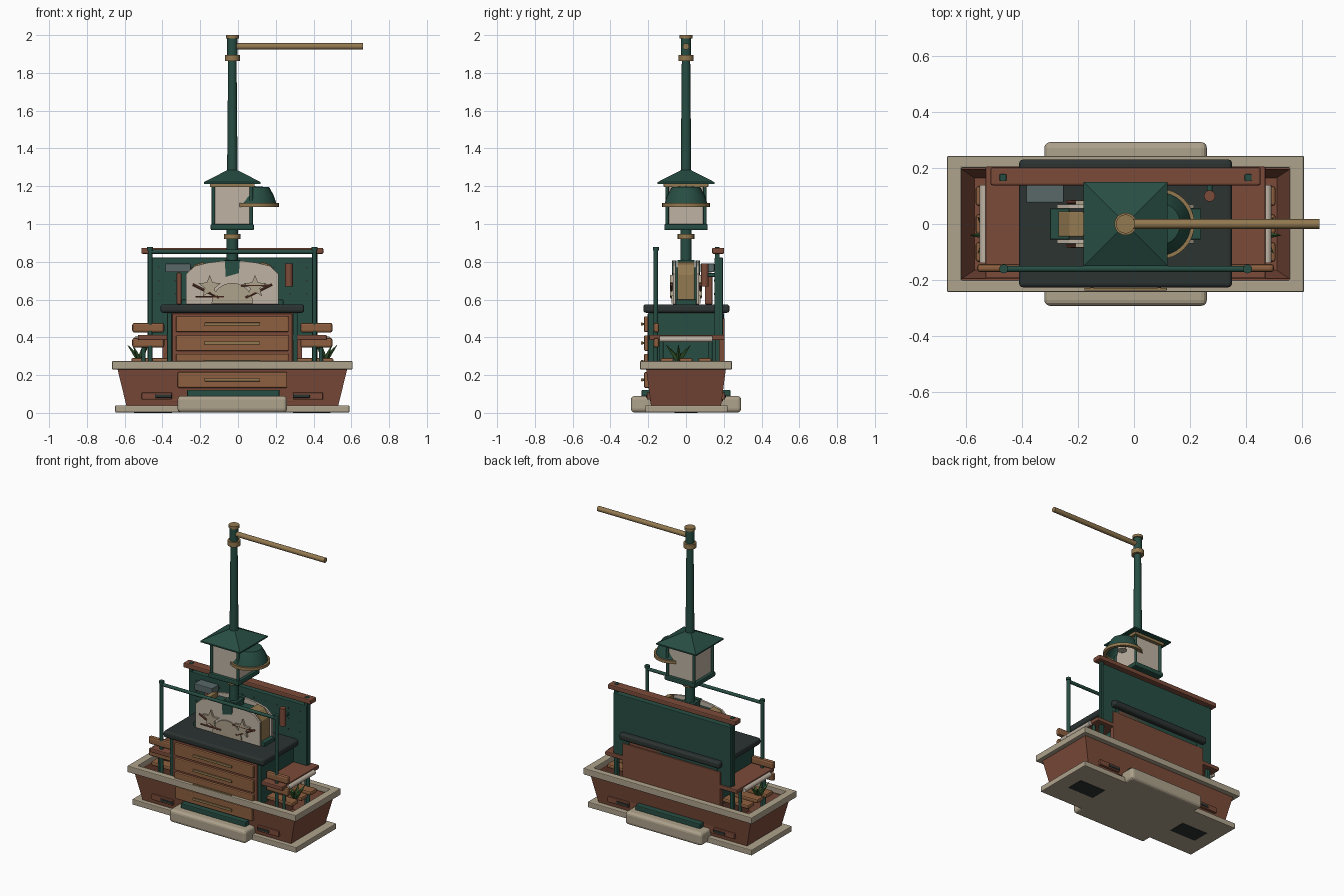
import bpy, bmesh, math
from mathutils import Vector, Matrix

if "Cube" in bpy.data.objects:
    bpy.data.objects.remove(bpy.data.objects["Cube"])

COL = dict(green=(0.02, 0.075, 0.055), brick=(0.2, 0.07, 0.042), wood=(0.27, 0.115, 0.05),
           stone=(0.42, 0.36, 0.26), gold=(0.29, 0.19, 0.08), slate=(0.024, 0.033, 0.031),
           cream=(0.52, 0.45, 0.37), grey=(0.1, 0.14, 0.14), leaf=(0.04, 0.11, 0.03))
MAT = {}
for k, c in COL.items():
    MAT[k] = bpy.data.materials.new(k)
    MAT[k].diffuse_color = (*c, 1)
CX = -0.03  # centre line of the planter and post


def finish(name, bm, mat, bevel=0, smooth=False):
    bmesh.ops.recalc_face_normals(bm, faces=bm.faces)
    me = bpy.data.meshes.new(name)
    bm.to_mesh(me)
    bm.free()
    ob = bpy.data.objects.new(name, me)
    bpy.context.collection.objects.link(ob)
    me.materials.append(MAT[mat])
    if bevel:
        m = ob.modifiers.new("bevel", 'BEVEL')
        m.width, m.segments = bevel, 3 if bevel > 0.012 else 2
    if smooth:
        bpy.context.view_layer.objects.active = ob
        ob.select_set(True)
        bpy.ops.object.shade_smooth_by_angle(angle=math.radians(35))
        ob.select_set(False)
    return ob


def box(name, x, y, z, mat, bevel=0.004):
    """Box from (min, max) ranges."""
    bm = bmesh.new()
    bmesh.ops.create_cube(bm, size=1)
    for v in bm.verts:
        v.co = [r[0] + (c + 0.5) * (r[1] - r[0]) for c, r in zip(v.co, (x, y, z))]
    return finish(name, bm, mat, bevel)


def rod(name, a, b, r, mat, r2=None, n=20):
    """Cylinder or cone between two points."""
    a, b = Vector(a), Vector(b)
    bm = bmesh.new()
    bmesh.ops.create_cone(bm, cap_ends=True, segments=n, radius1=r, radius2=r if r2 is None else r2,
                          depth=(b - a).length)
    rot = (b - a).to_track_quat('Z', 'Y').to_matrix().to_4x4()
    bmesh.ops.transform(bm, matrix=Matrix.Translation((a + b) / 2) @ rot, verts=bm.verts)
    return finish(name, bm, mat, smooth=n > 6)


def rings(name, sections, mat, cap=True, closed=False, bevel=0, x=CX):
    """Loft of rectangles (half x, half y, z)."""
    bm = bmesh.new()
    rs = [[bm.verts.new((x + sx * hx, sy * hy, z)) for sx, sy in ((-1, -1), (1, -1), (1, 1), (-1, 1))]
          for hx, hy, z in sections]
    for a, b in zip(rs, rs[1:] + rs[:1] if closed else rs[1:]):
        for i in range(4):
            bm.faces.new((a[i], a[(i + 1) % 4], b[(i + 1) % 4], b[i]))
    if cap and not closed:
        bm.faces.new(rs[0])
        bm.faces.new(rs[-1])
    return finish(name, bm, mat, bevel)


def plate(name, pts, y0, y1, mat, bevel=0):
    """Outline in x-z extruded along y."""
    bm = bmesh.new()
    f = bm.faces.new([bm.verts.new((px, y0, pz)) for px, pz in pts])
    ext = bmesh.ops.extrude_face_region(bm, geom=[f])
    for v in ext['geom']:
        if isinstance(v, bmesh.types.BMVert):
            v.co.y = y1
    return finish(name, bm, mat, bevel)


# Plinth, step and underside vents
box("plinth", (-0.65, 0.59), (-0.215, 0.22), (0.002, 0.04), 'stone', 0.005)
box("step", (-0.32, 0.26), (-0.292, 0.292), (0.002, 0.09), 'stone', 0.02)
for s in (-1, 1):
    box("floor_vent", (CX + s * 0.42 - 0.1, CX + s * 0.42 + 0.1), (-0.06, 0.06), (0, 0.02), 'slate', 0)

# Tapered planter trough and rim
rings("trough", [(0.56, 0.185, 0.035), (0.61, 0.212, 0.24), (0.585, 0.195, 0.24), (0.54, 0.165, 0.08)], 'brick')
rings("rim", [(0.637, 0.243, 0.23), (0.637, 0.243, 0.274), (0.585, 0.2, 0.274), (0.585, 0.2, 0.23)],
      'stone', closed=True, bevel=0.005)

# Kick bars and side vents on the front and back of the trough
for s in (-1, 1):
    box("kick_bar", (-0.27, 0.22), sorted((s * 0.18, s * 0.235)), (0.085, 0.122), 'green', 0.006)
    for t in (-1, 1):
        xm = CX + t * 0.4
        box("trough_rail", (xm - 0.08, xm + 0.08), sorted((s * 0.17, s * 0.207)), (0.07, 0.108), 'brick', 0.005)
        xv = CX + t * 0.365
        box("trough_vent", (xv - 0.045, xv + 0.045), sorted((s * 0.18, s * 0.211)), (0.08, 0.097), 'slate', 0.003)

# Drawer cabinet
box("cabinet", (-0.36, 0.30), (-0.19, 0.195), (0.06, 0.53), 'brick')
box("cabinet_frame", (-0.348, 0.288), (-0.205, -0.18), (0.25, 0.525), 'brick')
box("back_panel", (-0.40, 0.34), (0.17, 0.205), (0.25, 0.5), 'brick')
for s in (-1, 1):
    a, b = CX + s * 0.32, CX + s * 0.345
    box("cabinet_side", sorted((a, b)), (-0.2, 0.2), (0.25, 0.53), 'green')
for zc in (0.175, 0.272, 0.37, 0.47):
    w = 0.29 if zc < 0.2 else 0.298
    box("drawer", (CX - w, CX + w), (-0.222, -0.18), (zc - 0.042, zc + 0.041), 'wood', 0.006)
    box("drawer_handle", (CX - 0.147, CX + 0.147), (-0.238, -0.228), (zc - 0.008, zc + 0.008), 'gold', 0.003)
    for s in (-1, 1):
        rod("handle_stud", (CX + s * 0.12, -0.22, zc), (CX + s * 0.12, -0.232, zc), 0.006, 'gold', n=10)
box("counter", (-0.41, 0.35), (-0.226, 0.23), (0.53, 0.575), 'slate', 0.014)

# Shelf running around the cabinet
box("shelf", (-0.53, 0.47), (-0.195, 0.205), (0.385, 0.413), 'brick', 0.006)

# Both ends: slats, rolls, posts, plants
for s in (-1, 1):
    def X(d): return CX + s * d
    for z in (0.425, 0.345):
        box("end_slat", sorted((X(0.36), X(0.53))), (-0.172, -0.142), (z, z + 0.052), 'wood', 0.012)
    for y in (-0.1, 0, 0.1):
        box("low_slat", sorted((X(0.33), X(0.535))), (y - 0.035, y + 0.035), (0.262, 0.29), 'wood', 0.009)
    rod("mat_roll", (X(0.505), -0.14, 0.39), (X(0.505), 0.14, 0.39), 0.016, 'cream')
    rod("front_post", (X(0.435), -0.16, 0.1), (X(0.435), -0.16, 0.875), 0.012, 'green')
    rod("post_cap", (X(0.435), -0.16, 0.86), (X(0.435), -0.16, 0.877), 0.016, 'green')
    box("back_post", sorted((X(0.425), X(0.45))), (0.153, 0.178), (0.1, 0.878), 'green')
    for y in (-0.13, 0.13):
        rod("shelf_leg", (X(0.47), y, 0.1), (X(0.47), y, 0.39), 0.011, 'green', n=12)
    for i in range(6):
        a = i * math.tau / 6
        tip = (X(0.5) + 0.055 * math.cos(a), -0.04 + 0.075 * math.sin(a), 0.36)
        rod("leaf", (X(0.49), -0.04, 0.28), tip, 0.017, 'leaf', 0.001, n=4)
rod("gate_bar", (CX - 0.435, -0.16, 0.853), (CX + 0.435, -0.16, 0.853), 0.011, 'green')

# Pegboard with holes and top rail
box("pegboard", (-0.475, 0.415), (0.15, 0.195), (0.4, 0.822), 'green')
for i in range(10):
    for z in (0.63, 0.7, 0.77):
        x = CX - 0.39 + i * 0.087
        rod("peg_hole", (x, 0.155, z), (x, 0.148, z), 0.005, 'slate', n=8)
box("top_rail", (-0.512, 0.452), (0.138, 0.202), (0.842, 0.874), 'brick', 0.007)
box("wall_box", (-0.385, -0.25), (0.076, 0.15), (0.745, 0.79), 'grey')
box("upright_board", (-0.325, -0.3), (0.1, 0.14), (0.575, 0.742), 'brick')
rod("hanging_tube", (0.27, 0.1, 0.67), (0.27, 0.1, 0.79), 0.02, 'brick')
box("tube_bracket", (0.26, 0.28), (0.1, 0.155), (0.72, 0.74), 'green')

# Arched display case on the counter
arch = [(0.245, 0.575), (0.245, 0.735), (0.2, 0.778), (0.13, 0.795), (0.045, 0.806)]
outline = [(CX + x, z) for x, z in arch] + [(CX - x, z) for x, z in reversed(arch)]
core = [(CX + (x - CX) * 0.95 / 1.0, z - 0.012 if z > 0.6 else z) for x, z in outline]
for s in (-1, 1):
    plate("case_plate", outline, s * 0.055, s * 0.07, 'cream', 0.002)
    plate("end_band", [(CX + s * x, z) for x, z in ((0.15, 0.575), (0.24, 0.575), (0.24, 0.735), (0.2, 0.785), (0.15, 0.8))],
          -0.045, 0.045, 'gold', 0.004)
    box("case_foot", sorted((CX + s * 0.2, CX + s * 0.27)), (-0.055, 0.055), (0.57, 0.6), 'green')
    # half-round fan, stars and crossed sticks on each face
    fan = [(CX + 0.11 * math.cos(math.pi * i / 14), 0.578 + 0.11 * math.sin(math.pi * i / 14)) for i in range(15)]
    plate("fan", fan, s * 0.065, s * 0.078, 'stone')
    for t in (-1, 1):
        cx = CX + t * 0.12
        star = []
        for i in range(10):
            a, r = math.pi / 2 + i * math.pi / 5, (0.062, 0.027)[i % 2]
            star.append((cx + r * math.cos(a), 0.668 + r * math.sin(a)))
        plate("star", star, s * 0.065, s * 0.084, 'stone')
        rod("stick", (cx - 0.075, s * 0.08, 0.645 + t * 0.03), (cx + 0.075, s * 0.08, 0.645 - t * 0.03 + t * 0.06),
            0.005, 'brick', n=8)
        rod("stick", (cx - t * 0.05, s * 0.077, 0.61), (cx + t * 0.09, s * 0.077, 0.68), 0.006, 'brick', n=8)
    wedge = [(CX + x, z) for x, z in ((-0.04, 0.808), (0.04, 0.808), (0.035, 0.74), (-0.035, 0.72))]
    plate("case_notch", wedge, s * 0.05, s * 0.075, 'green')
plate("case_core", [(CX + x * 0.62, z) for x, z in ((0.24, 0.575), (0.24, 0.77), (-0.24, 0.77), (-0.24, 0.575))],
      -0.055, 0.055, 'green')
box("post_socket", (CX - 0.045, CX + 0.045), (-0.045, 0.045), (0.7, 0.81), 'green')

# Lamp post with collars, cap and arm
rod("lower_post", (CX, 0, 0.575), (CX, 0, 0.97), 0.03, 'green')
rod("lower_collar", (CX, 0, 0.92), (CX, 0, 0.947), 0.044, 'gold')
rod("upper_post", (CX, 0, 1.25), (CX, 0, 1.9), 0.028, 'green', 0.022)
rod("post_head", (CX, 0, 1.88), (CX, 0, 1.985), 0.027, 'green')
rod("upper_collar", (CX, 0, 1.862), (CX, 0, 1.895), 0.04, 'gold')
rod("post_finial", (CX, 0, 1.982), (CX, 0, 2.0), 0.034, 'gold')
rod("arm", (CX - 0.02, 0, 1.94), (0.662, 0, 1.94), 0.017, 'gold')

# Lantern
box("lantern_base", (CX - 0.115, CX + 0.115), (-0.115, 0.115), (0.967, 1.0), 'green', 0.008)
box("lantern_glass", (CX - 0.095, CX + 0.095), (-0.095, 0.095), (1.0, 1.195), 'cream', 0)
for sx in (-1, 1):
    for sy in (-1, 1):
        rod("lantern_corner", (CX + sx * 0.1, sy * 0.1, 0.99), (CX + sx * 0.1, sy * 0.1, 1.2), 0.009, 'green', n=12)
rings("lantern_band", [(0.118, 0.118, 1.195), (0.118, 0.118, 1.217), (0.09, 0.09, 1.217), (0.09, 0.09, 1.195)],
      'gold', closed=True, bevel=0.003)
rings("lantern_roof", [(0.15, 0.15, 1.213), (0.15, 0.15, 1.222), (0.025, 0.025, 1.286)], 'green')

# Half-sunk lamp shade, hollow underneath
def lathe(name, prof, mat, x):
    bm = bmesh.new()
    vs = [bm.verts.new((r, 0, z)) for r, z in prof]
    es = [bm.edges.new((vs[i], vs[(i + 1) % len(vs)])) for i in range(len(vs))]
    bmesh.ops.spin(bm, geom=vs + es, cent=(0, 0, 0), axis=(0, 0, 1), angle=math.tau, steps=32)
    bmesh.ops.remove_doubles(bm, verts=bm.verts, dist=1e-5)
    bmesh.ops.translate(bm, verts=bm.verts, vec=(x, 0, 0))
    return finish(name, bm, mat, smooth=True)


lathe("shade", [(0.116, 1.1), (0.1, 1.15), (0.075, 1.195), (0.0, 1.2), (0.0, 1.185), (0.07, 1.183), (0.092, 1.145),
                (0.106, 1.1)], 'green', 0.09)
lathe("shade_ring", [(0.126, 1.09), (0.126, 1.11), (0.104, 1.11), (0.104, 1.09)], 'gold', 0.09)
rod("bulb", (0.1, 0, 1.12), (0.1, 0, 1.185), 0.03, 'cream', 0.015)

for m in bpy.data.materials:
    if m.users and not m.is_grease_pencil:
        m.use_nodes = True
        m.node_tree.nodes["Principled BSDF"].inputs["Base Color"].default_value = m.diffuse_color
